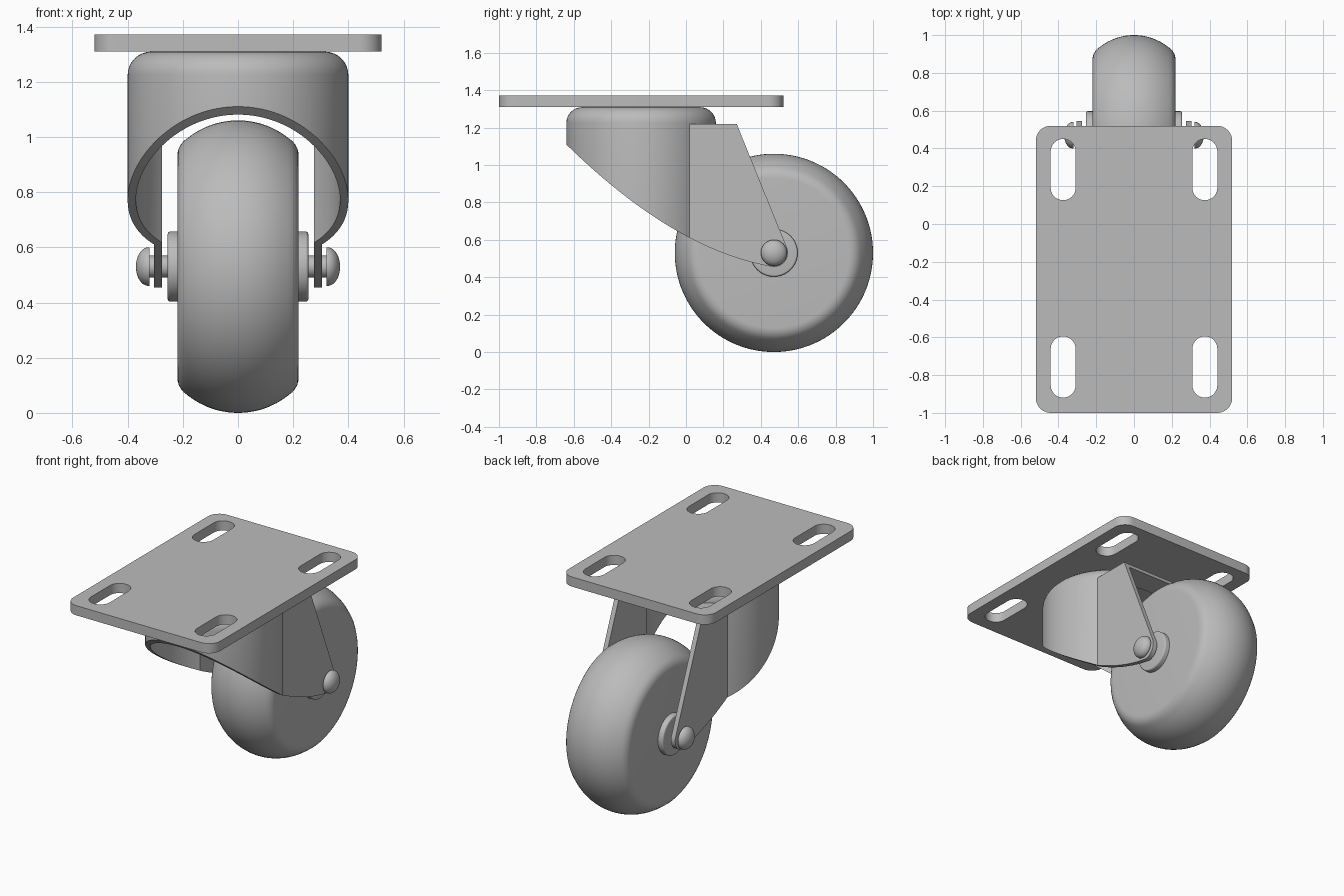
import bpy, bmesh
from math import sin, cos, pi, radians, sqrt
from mathutils import Matrix, Vector

cube = bpy.data.objects.get("Cube")
if cube:
    bpy.data.objects.remove(cube)

metal = bpy.data.materials.new("grey metal")
metal.use_nodes = True
colour = (0.5, 0.5, 0.5, 1)
metal.diffuse_color = colour
metal.node_tree.nodes["Principled BSDF"].inputs["Base Color"].default_value = colour

AXLE = Vector((0, 0.47, 0.53))
SWIVEL_Y = -0.24


def finish(name, bm):
    bmesh.ops.remove_doubles(bm, verts=bm.verts, dist=1e-5)
    bmesh.ops.recalc_face_normals(bm, faces=bm.faces)
    mesh = bpy.data.meshes.new(name)
    bm.to_mesh(mesh)
    bm.free()
    mesh.materials.append(metal)
    ob = bpy.data.objects.new(name, mesh)
    bpy.context.collection.objects.link(ob)
    return ob


def smooth(ob):
    bpy.ops.object.select_all(action='DESELECT')
    ob.select_set(True)
    bpy.context.view_layer.objects.active = ob
    bpy.ops.object.shade_smooth_by_angle(angle=radians(30))


def lathe(name, profile, matrix, steps=96):
    """Revolve (radius, height) points about local z."""
    bm = bmesh.new()
    verts = [bm.verts.new((r, 0, h)) for r, h in profile]
    edges = [bm.edges.new(pair) for pair in zip(verts, verts[1:])]
    bmesh.ops.spin(bm, geom=verts + edges, cent=(0, 0, 0), axis=(0, 0, 1),
                   angle=2 * pi, steps=steps, use_merge=True)
    bm.transform(matrix)
    return finish(name, bm)


def box(name, low, high):
    bm = bmesh.new()
    bmesh.ops.create_cube(bm, size=1)
    for v in bm.verts:
        v.co = [lo + (c + 0.5) * (hi - lo) for c, lo, hi in zip(v.co, low, high)]
    return finish(name, bm)


def side_prism(name, outline, half):
    """Extrude a (y, z) outline across x."""
    bm = bmesh.new()
    face = bm.faces.new([bm.verts.new((-half, y, z)) for y, z in outline])
    new = bmesh.ops.extrude_face_region(bm, geom=[face])["geom"]
    bmesh.ops.translate(bm, vec=(2 * half, 0, 0),
                        verts=[g for g in new if isinstance(g, bmesh.types.BMVert)])
    return finish(name, bm)


def combine(ob, tool, operation):
    mod = ob.modifiers.new("cut", 'BOOLEAN')
    mod.operation, mod.solver, mod.object = operation, 'EXACT', tool
    bpy.context.view_layer.update()
    mesh = bpy.data.meshes.new_from_object(
        ob.evaluated_get(bpy.context.evaluated_depsgraph_get()))
    ob.modifiers.clear()
    ob.data = mesh
    bpy.data.objects.remove(tool)


def arc(cx, cy, rx, ry, start, end, n):
    angles = [radians(start + (end - start) * i / n) for i in range(n + 1)]
    return [(cx + rx * cos(a), cy + ry * sin(a)) for a in angles]


def rounded_rect(cx, cy, hw, hh, r):
    pts = []
    for i, (sx, sy) in enumerate([(1, 1), (-1, 1), (-1, -1), (1, -1)]):
        pts += arc(cx + sx * (hw - r), cy + sy * (hh - r), r, r, 90 * i, 90 * i + 90, 10)
    return pts


# Mounting plate with four slots
curve = bpy.data.curves.new("plate_outline", 'CURVE')
curve.dimensions, curve.fill_mode, curve.extrude = '2D', 'BOTH', 0.031
loops = [rounded_rect(0, -0.24, 0.52, 0.76, 0.08)]
loops += [rounded_rect(x, y, 0.066, 0.162, 0.0655)
          for x in (-0.375, 0.375) for y in (0.288, -0.757)]
for loop in loops:
    spline = curve.splines.new('POLY')
    spline.points.add(len(loop) - 1)
    for point, (x, y) in zip(spline.points, loop):
        point.co = (x, y, 0, 1)
    spline.use_cyclic_u = True
outline = bpy.data.objects.new("plate_outline", curve)
bpy.context.collection.objects.link(outline)
bpy.context.view_layer.update()
bm = bmesh.new()
bm.from_mesh(bpy.data.meshes.new_from_object(
    outline.evaluated_get(bpy.context.evaluated_depsgraph_get())))
bpy.data.objects.remove(outline)
bm.transform(Matrix.Translation((0, 0, 1.341)))
smooth(finish("mounting_plate", bm))


# Fork: domed round housing running into two flat arms
def dome(name, radius, top, fillet, bottom):
    profile = [(0, bottom), (radius, bottom)]
    profile += arc(radius - fillet, top - fillet, fillet, fillet, 0, 90, 8) + [(0, top)]
    return lathe(name, profile, Matrix.Translation((0, SWIVEL_Y, 0)))


fork = dome("fork", 0.4, 1.309, 0.085, 0.3)
combine(fork, box("arms", (-0.305, 0, 0.25), (0.305, 0.6, 1.22)), 'UNION')
combine(fork, dome("hollow", 0.37, 1.279, 0.055, 0.2), 'DIFFERENCE')
combine(fork, box("arm_gap", (-0.275, SWIVEL_Y, 0.15), (0.275, 0.7, 1.19)), 'DIFFERENCE')

# Side outline: swept lower edge, rounded arm end, slanted rear edge
start, control, end = Vector((-0.64, 1.11)), Vector((-0.07, 0.55)), Vector((0.455, 0.457))
sweep = [tuple(start * (1 - t) ** 2 + control * 2 * t * (1 - t) + end * t * t)
         for t in [i / 24 for i in range(25)]]
side = [(-0.75, 1.4), (-0.75, 1.218)] + sweep
side += arc(AXLE.y, AXLE.z, 0.075, 0.075, -90, 20, 10) + [(0.198, 1.4)]
combine(fork, side_prism("side_shape", side, 0.6), 'INTERSECT')
smooth(fork)

# Wheel with crowned tread
to_axle = Matrix.Translation(AXLE) @ Matrix.Rotation(pi / 2, 4, 'Y')
crown = 0.293
half = [(0.53 - crown + sqrt(crown ** 2 - x * x), x) for x in [i * 0.02 for i in range(10)]]
half += [(0.456, 0.196), (0.443, 0.207), (0.428, 0.215), (0.413, 0.219), (0.4, 0.22), (0, 0.22)]
profile = [(r, -x) for r, x in reversed(half[1:])] + half
smooth(lathe("wheel", profile, to_axle, 128))

# Hubs, axle and domed bolt heads
smooth(lathe("axle", [(0, -0.33), (0.04, -0.33), (0.04, 0.33), (0, 0.33)], to_axle, 32))
for name, sign in (("left", 1), ("right", -1)):
    flip = to_axle @ Matrix.Diagonal((1, 1, sign, 1))
    hub = [(0, 0.21), (0.127, 0.21)] + arc(0.117, 0.245, 0.01, 0.01, 0, 90, 4) + [(0, 0.255)]
    smooth(lathe(name + "_hub", hub, flip, 64))
    head = [(0, 0.32), (0.07, 0.32)] + arc(0, 0.324, 0.07, 0.046, 0, 90, 10)
    smooth(lathe(name + "_bolt_head", head, flip, 48))
